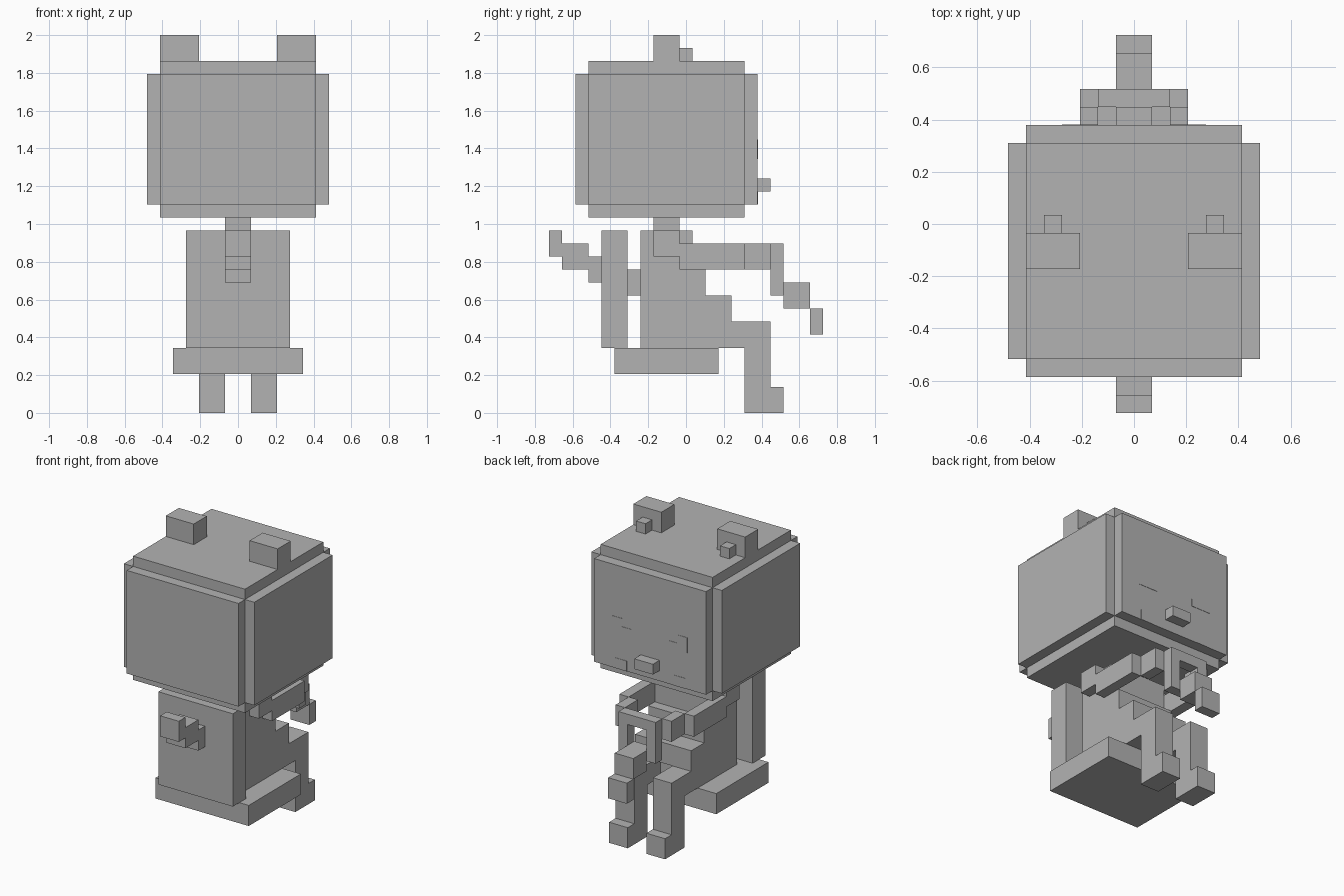
import bpy
import bmesh

if "Cube" in bpy.data.objects:
    bpy.data.objects.remove(bpy.data.objects["Cube"])

U = 2 / 29  # one voxel

gray = bpy.data.materials.new("plain gray")
gray.diffuse_color = (0.45, 0.45, 0.45, 1)
gray.use_nodes = True
gray.node_tree.nodes["Principled BSDF"].inputs["Base Color"].default_value = gray.diffuse_color


def finish(name, bm):
    bmesh.ops.recalc_face_normals(bm, faces=bm.faces)
    me = bpy.data.meshes.new(name)
    bm.to_mesh(me)
    bm.free()
    me.materials.append(gray)
    ob = bpy.data.objects.new(name, me)
    bpy.context.collection.objects.link(ob)
    return ob


def box(name, x0, x1, y0, y1, z0, z1):
    """Box given by its limits in voxels."""
    bm = bmesh.new()
    bmesh.ops.create_cube(bm, size=1)
    for v in bm.verts:
        v.co = (U * (x1 if v.co.x > 0 else x0),
                U * (y1 if v.co.y > 0 else y0),
                U * (z1 if v.co.z > 0 else z0))
    return finish(name, bm)


def pair(name, x0, x1, *rest):
    """Box and its mirror image across x = 0."""
    box(name + "_left", x0, x1, *rest)
    box(name + "_right", -x1, -x0, *rest)


def side_profile(name, x0, x1, pts):
    """Extrude a (y, z) outline along x."""
    bm = bmesh.new()
    face = bm.faces.new([bm.verts.new((x0 * U, y * U, z * U)) for y, z in pts])
    ext = bmesh.ops.extrude_face_region(bm, geom=[face])["geom"]
    bmesh.ops.translate(bm, vec=((x1 - x0) * U, 0, 0),
                        verts=[g for g in ext if isinstance(g, bmesh.types.BMVert)])
    return finish(name, bm)


# head: three crossing slabs give the stepped edges
box("head_core", -6, 6, -7.5, 4.5, 15, 27)
box("head_sides", -7, 7, -7.5, 4.5, 16, 26)
box("head_face", -6, 6, -8.5, 5.5, 16, 26)
pair("ear", 3, 6, -2.5, -0.5, 27, 29)
pair("inner_ear", 4, 5, -0.5, 0.5, 27, 28)
box("nose", -1, 1, 5.5, 6.5, 17, 18)

# face marks: thin plates
pair("eye", 3, 4, 5.5, 5.53, 19.5, 21)
pair("eyelid", 2, 3, 5.5, 5.53, 19.5, 20.2)
pair("cheek", 2.5, 3.8, 5.5, 5.53, 16, 17)

# torso with stepped belly and lap
box("neck", -1, 1, -2.5, -0.5, 14, 15)
side_profile("torso", -3, 3, [(-3.5, 5), (2.5, 5), (2.5, 7), (3.5, 7), (3.5, 9),
                              (1.5, 9), (1.5, 11), (0.5, 11), (0.5, 14), (-3.5, 14)])

# bent legs with feet
leg = [(2.5, 5), (4.5, 5), (4.5, 0), (7.5, 0), (7.5, 2), (6.5, 2), (6.5, 7), (2.5, 7)]
side_profile("leg_left", 1, 3, leg)
side_profile("leg_right", -3, -1, leg)

# arms reaching forward
pair("shoulder", 3, 4, -2.5, -0.5, 12, 14)
pair("forearm", 3, 4, -0.5, 4.5, 11, 13)
pair("hand", 2, 3, 4.5, 6.5, 11, 13)

# held frame with a window, and the strip hanging from it
pair("frame_post", 1, 2, 6.5, 7.5, 9, 13)
box("frame_top", -1, 1, 6.5, 7.5, 12, 13)
box("frame_bottom", -1, 1, 6.5, 7.5, 9, 10)
box("hanging_strip", -1, 1, 7.5, 9.5, 8, 10)
box("hanging_tip", -1, 1, 9.5, 10.5, 6, 8)

# tail rising through the backrest
box("tail_root", -1, 1, -4.5, -3.5, 9, 11)
box("tail_low", -1, 1, -7.5, -6.5, 10, 12)
box("tail_middle", -1, 1, -9.5, -7.5, 11, 13)
box("tail_tip", -1, 1, -10.5, -9.5, 12, 14)

# seat and backrest
box("seat", -5, 5, -5.5, 2.5, 3, 5)
box("backrest", -4, 4, -6.5, -4.5, 5, 14)
